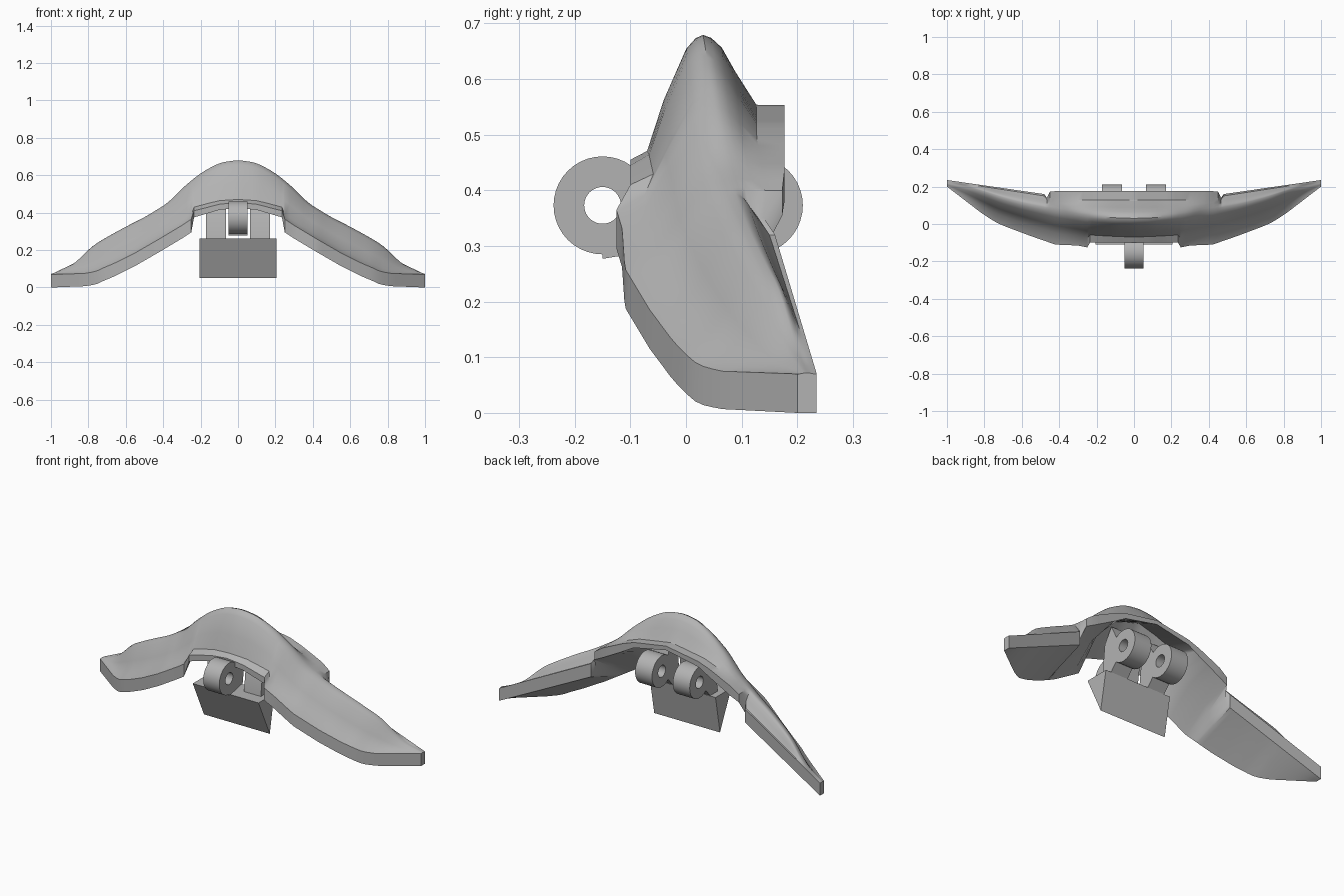
import bpy, bmesh, math
from mathutils import Vector

if "Cube" in bpy.data.objects:
    bpy.data.objects.remove(bpy.data.objects["Cube"])

grey = bpy.data.materials.new("plain_grey")
grey.use_nodes = True
colour = (0.45, 0.45, 0.45, 1)
grey.diffuse_color = colour
grey.node_tree.nodes["Principled BSDF"].inputs["Base Color"].default_value = colour


def finish(name, bm):
    bmesh.ops.recalc_face_normals(bm, faces=bm.faces)
    mesh = bpy.data.meshes.new(name)
    bm.to_mesh(mesh)
    bm.free()
    mesh.materials.append(grey)
    ob = bpy.data.objects.new(name, mesh)
    bpy.context.collection.objects.link(ob)
    bpy.ops.object.select_all(action="DESELECT")
    bpy.context.view_layer.objects.active = ob
    ob.select_set(True)
    bpy.ops.object.shade_smooth_by_angle(angle=math.radians(35))
    return ob


def loft(name, rings):
    """Skin closed rings of equal length and cap both ends."""
    bm = bmesh.new()
    loops = [[bm.verts.new(p) for p in ring] for ring in rings]
    n = len(loops[0])
    for a, b in zip(loops, loops[1:]):
        for i in range(n):
            j = (i + 1) % n
            bm.faces.new((a[i], a[j], b[j], b[i]))
    bm.faces.new(loops[0])
    bm.faces.new(loops[-1][::-1])
    return finish(name, bm)


def sample(table, x):
    x = min(abs(x), 1)
    for a, b in zip(table, table[1:]):
        if x <= b[0]:
            t = (x - a[0]) / (b[0] - a[0])
            return [p + (q - p) * t for p, q in zip(a[1:], b[1:])]


def soft(table, x, r=0.03):
    r = min(r, 1 - abs(x))
    rows = [sample(table, x + d * r) for d in (-1, -0.5, 0, 0.5, 1)]
    return [sum(c) / len(rows) for c in zip(*rows)]


# Arched body guides by distance from centre
# ridge: x, y, z
RIDGE = [(0, .03, .682), (.1, .033, .667), (.2, .042, .612), (.3, .055, .53),
         (.37, .07, .455), (.5, .095, .375), (.6, .115, .325), (.7, .142, .27),
         (.78, .168, .222), (.85, .188, .15), (.9, .2, .11), (1, .217, .072)]
# front band: x, y, bottom z, height
FRONT = [(0, -.1, .425, .03), (.1, -.1, .415, .03), (.235, -.1, .375, .035),
         (.25, -.125, .295, .07), (.3, -.115, .262, .07), (.42, -.11, .19, .07),
         (.55, -.065, .115, .07), (.66, -.024, .06, .07), (.72, 0, .035, .07),
         (.76, .022, .016, .07), (.82, .062, .007, .068), (1, .2, 0, .07)]
# back shelf, then the back edge of the wing: x, y, top z, bottom z, depth
BACK = [(0, .177, .553, .53, .05), (.2, .177, .52, .49, .05),
        (.27, .177, .495, .45, .05), (.4, .177, .435, .38, .04),
        (.45, .173, .4, .355, .03), (.465, .14, .35, .29, .01),
        (.48, .16, .32, .245, .01), (1, .235, .07, 0, .005)]
# hollow underneath: x, lift
HOLLOW = [(0, .12), (.24, .09), (.3, .04), (.47, 0), (1, 0)]


def section(x):
    ry, rz = soft(RIDGE, x)
    fy, fz, h = sample(FRONT, x)
    by, bt, bb, depth = sample(BACK, x)
    lift, = sample(HOLLOW, x)
    wing = min(abs(x) / .45, 1)
    ft, root = Vector((x, fy, fz + h)), Vector((x, by - depth, bt))
    ring = [Vector((x, fy, fz)), ft]
    # ledge and steep wall, from the band up to the ridge
    for u, v in ((.23 + .1 * wing, .07 + .08 * wing), (.46 + .08 * wing, .48),
                 (.77, .89), (.9, .975)):
        ring.append(Vector((x, fy + (ry - fy) * u, ft.z + (rz - ft.z) * v)))
    ring.append(Vector((x, ry, rz)))
    # rounded fall to the back
    for u, v in ((.15, .04), (.35, .18), (.6, .52)):
        ring.append(Vector((x, ry + (root.y - ry) * u, rz + (bt - rz) * v)))
    ring += [root, Vector((x, by, bt)), Vector((x, by, bb)),
             Vector((x, (fy + by) / 2, (fz + bb) / 2 + lift))]
    return ring


half = sorted({i / 40 for i in range(1, 41)} | {.235, .242, .465, .48})
stations = [-x for x in reversed(half)] + [0] + half
loft("arched_body", [section(x) for x in stations])

# Wedge block with its narrow edge at the bottom
wedge = ((-.11, .262), (.03, .262), (-.01, .05))
loft("wedge_block", [[(x, y, z) for y, z in wedge] for x in (-.205, .205)])


# Hinge knuckles: ring barrels with a bored hole
def knuckle(name, x0, x1, cy, cz=.373, outer=.088, bore=.033, n=40):
    bm = bmesh.new()
    grid = []
    for x, r in ((x0, outer), (x1, outer), (x1, bore), (x0, bore)):
        grid.append([bm.verts.new((x, cy + r * math.cos(math.tau * i / n),
                                   cz + r * math.sin(math.tau * i / n))) for i in range(n)])
    for k in range(4):
        a, b = grid[k], grid[(k + 1) % 4]
        for i in range(n):
            j = (i + 1) % n
            bm.faces.new((a[i], a[j], b[j], b[i]))
    return finish(name, bm)


def arm(name, x0, x1, outline):
    loft(name, [[(x, y, z) for y, z in outline] for x in (x0, x1)])


knuckle("front_knuckle", -.05, .05, -.15)
arm("front_arm", -.05, .05, ((-.1, .44), (-.105, .33), (-.15, .3), (-.15, .277),
                             (-.1, .285), (-.03, .3), (0, .5), (-.08, .455)))
for side, s in (("left", 1), ("right", -1)):
    knuckle(side + "_back_knuckle", s * .065, s * .17, .122)
    arm(side + "_back_arm", s * .065, s * .17,
        ((.07, .44), (.07, .31), (.02, .255), (-.04, .255), (-.02, .44), (.03, .52)))
